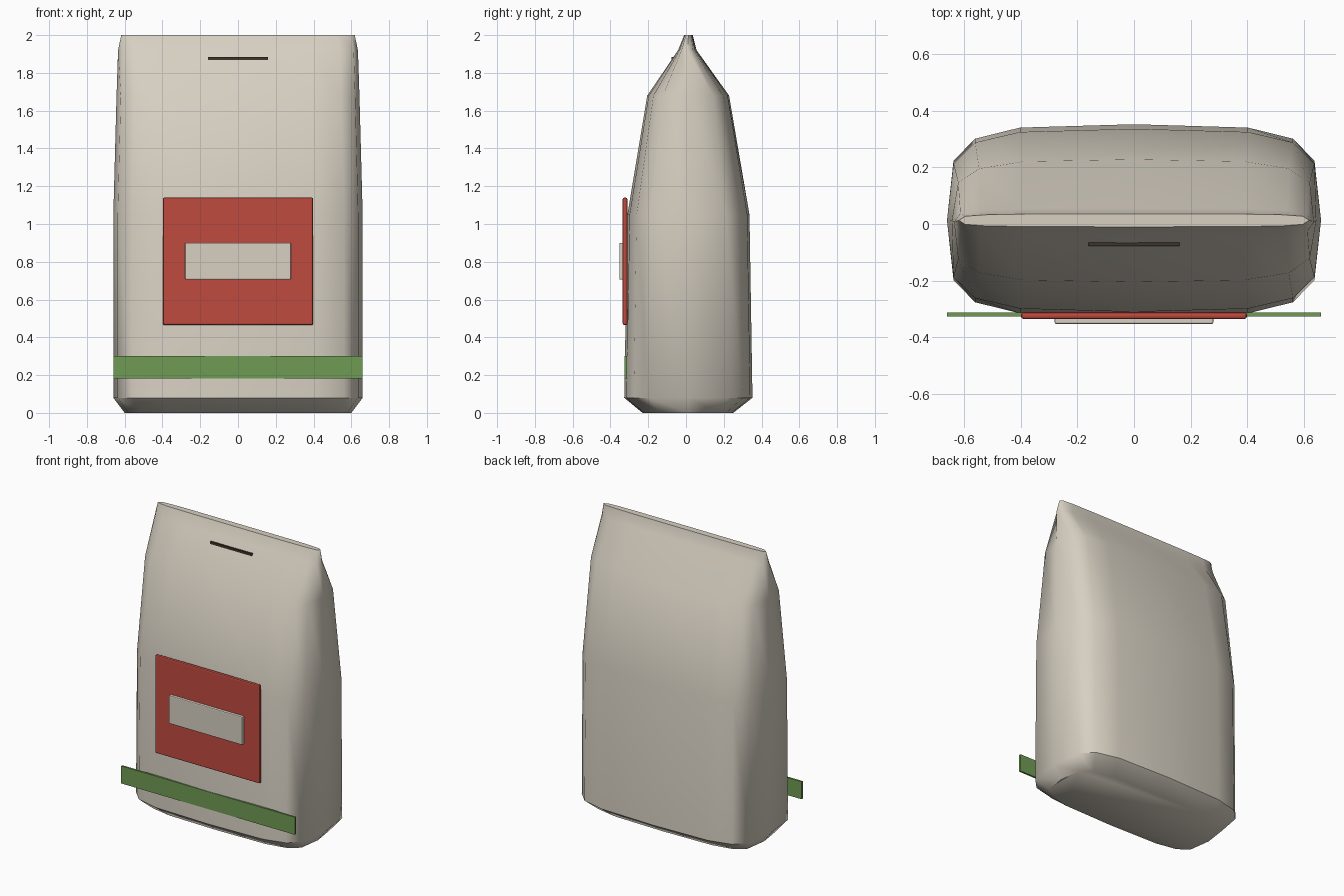
import bpy, bmesh

if "Cube" in bpy.data.objects:
    bpy.data.objects.remove(bpy.data.objects["Cube"])


def material(name, rgb):
    m = bpy.data.materials.new(name)
    m.diffuse_color = (*rgb, 1)
    m.use_nodes = True
    m.node_tree.nodes["Principled BSDF"].inputs["Base Color"].default_value = m.diffuse_color
    return m


PAPER = material("cream paper", (0.68, 0.63, 0.54))
RED = material("label red", (0.53, 0.07, 0.05))
GREEN = material("band green", (0.16, 0.33, 0.09))
DARK = material("slot dark", (0.045, 0.035, 0.025))


def finish(name, bm, mat, angle=None):
    bmesh.ops.recalc_face_normals(bm, faces=bm.faces)
    mesh = bpy.data.meshes.new(name)
    bm.to_mesh(mesh)
    bm.free()
    mesh.materials.append(mat)
    ob = bpy.data.objects.new(name, mesh)
    bpy.context.collection.objects.link(ob)
    if angle:
        bpy.ops.object.select_all(action='DESELECT')
        ob.select_set(True)
        bpy.context.view_layer.objects.active = ob
        bpy.ops.object.shade_smooth_by_angle(angle=angle)
    return ob


def plate(name, lo, hi, mat, bevel=0):
    bm = bmesh.new()
    bmesh.ops.create_cube(bm, size=1)
    for v in bm.verts:
        v.co = [(a + b) / 2 + c * (b - a) for a, b, c in zip(lo, hi, v.co)]
    if bevel:
        bmesh.ops.bevel(bm, geom=bm.edges[:], offset=bevel, segments=2,
                        profile=0.5, affect='EDGES')
    return finish(name, bm, mat)


# Bag: one rounded section, lofted through levels that pinch to the top seam
quarter = [(0, 1), (0.61, 0.965), (0.85, 0.85), (0.965, 0.62), (1, 0)]
section = quarter + [(x, -y) for x, y in quarter[-2::-1]]
section += [(-x, y) for x, y in section[-2:0:-1]]
# z, half width, front y, back y
levels = [(0, 0.60, -0.23, 0.25), (0.08, 0.66, -0.327, 0.352),
          (1.05, 0.66, -0.31, 0.336), (1.68, 0.643, -0.205, 0.228),
          (1.92, 0.635, -0.042, 0.056), (2.0, 0.618, -0.01, 0.036)]
bm = bmesh.new()
rings = []
for z, w, front, back in levels:
    mid, half = (front + back) / 2, (back - front) / 2
    rings.append([bm.verts.new((x * w, mid + y * half, z)) for x, y in section])
n = len(section)
for a, b in zip(rings, rings[1:]):
    for i in range(n):
        j = (i + 1) % n
        bm.faces.new((a[i], a[j], b[j], b[i]))
bm.faces.new(rings[0])
bm.faces.new(rings[-1])
finish("bag", bm, PAPER, 0.8)

# Front label with a pale inner panel
plate("front_label", (-0.398, -0.335, 0.465), (0.398, -0.311, 1.14), RED, 0.008)
plate("label_panel", (-0.28, -0.353, 0.705), (0.28, -0.329, 0.90), PAPER, 0.006)

# Coloured band across the lower front
plate("lower_band", (-0.66, -0.326, 0.182), (0.66, -0.313, 0.302), GREEN)

# Dark slot near the top seam
plate("top_slot", (-0.16, -0.078, 1.868), (0.16, -0.062, 1.884), DARK)
